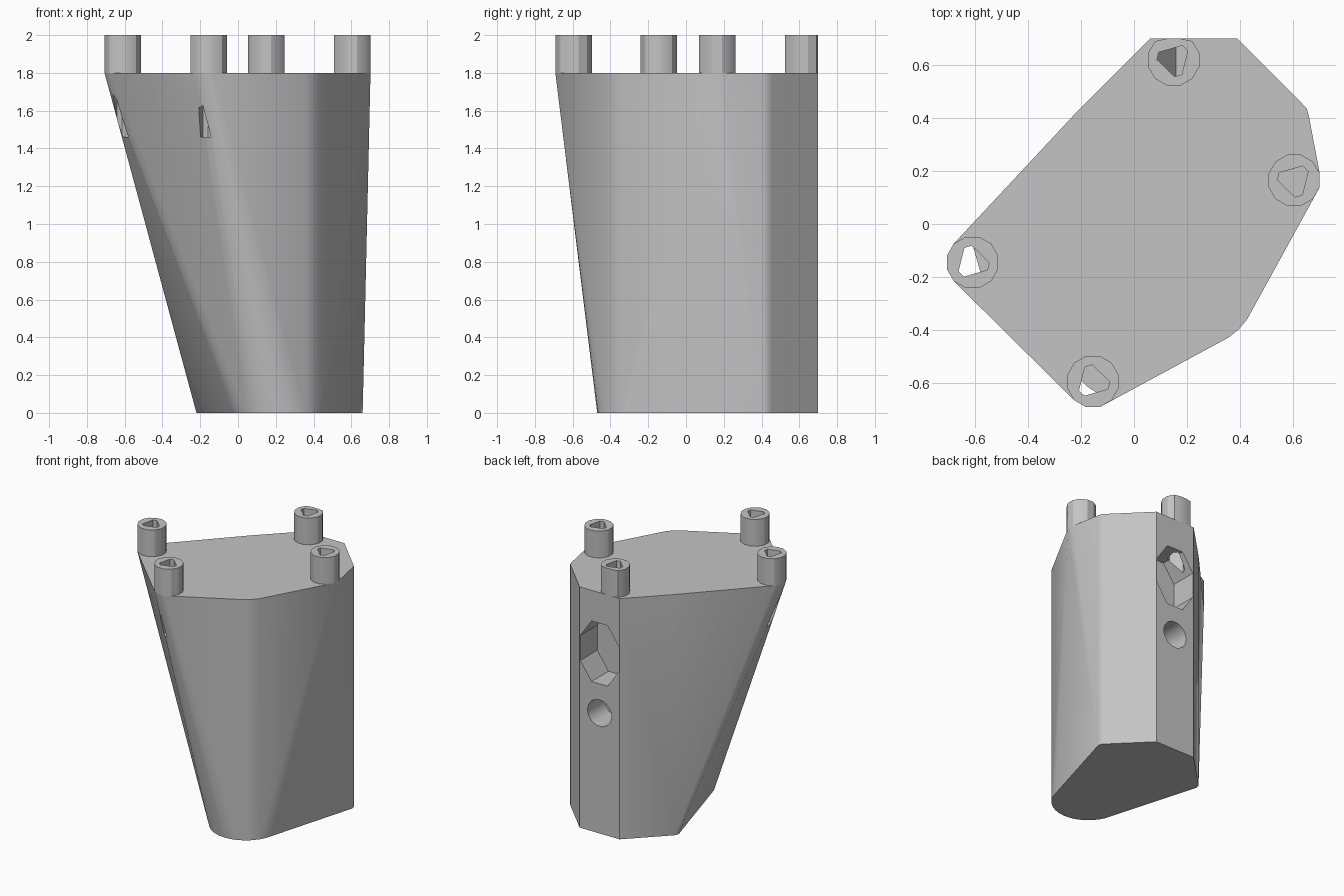
import bpy, bmesh
from math import cos, sin, pi, radians

cube = bpy.data.objects.get("Cube")
if cube:
    bpy.data.objects.remove(cube, do_unlink=True)

grey = bpy.data.materials.new("plain_grey")
grey.use_nodes = True
grey.diffuse_color = (0.55, 0.55, 0.55, 1)
grey.node_tree.nodes["Principled BSDF"].inputs["Base Color"].default_value = (0.55, 0.55, 0.55, 1)

TOP, PEG_TOP, BACK = 1.8, 2.0, 0.7


def ring(cx, cy, rx, ry, n, turn=0.0):
    return [(cx + rx * cos(turn + 2 * pi * i / n), cy + ry * sin(turn + 2 * pi * i / n))
            for i in range(n)]


def hull(name, points):
    """Convex solid around a cloud of points."""
    bm = bmesh.new()
    for p in points:
        bm.verts.new(p)
    bmesh.ops.remove_doubles(bm, verts=bm.verts[:], dist=0.0005)
    bmesh.ops.convex_hull(bm, input=bm.verts[:])
    loose = [v for v in bm.verts if not v.link_faces]
    bmesh.ops.delete(bm, geom=loose, context='VERTS')
    bmesh.ops.dissolve_limit(bm, angle_limit=radians(0.3), verts=bm.verts[:], edges=bm.edges[:])
    bmesh.ops.recalc_face_normals(bm, faces=bm.faces[:])
    mesh = bpy.data.meshes.new(name)
    bm.to_mesh(mesh)
    bm.free()
    mesh.materials.append(grey)
    obj = bpy.data.objects.new(name, mesh)
    bpy.context.collection.objects.link(obj)
    return obj


def upright(outline, z0, z1):
    return [(x, y, z) for x, y in outline for z in (z0, z1)]


def cut(obj, cutters):
    """Subtract the cutters, then smooth the gentle edges."""
    for c in cutters:
        m = obj.modifiers.new("cut", 'BOOLEAN')
        m.operation, m.solver, m.object = 'DIFFERENCE', 'EXACT', c
    bpy.context.view_layer.update()
    graph = bpy.context.evaluated_depsgraph_get()
    mesh = bpy.data.meshes.new_from_object(obj.evaluated_get(graph))
    obj.modifiers.clear()
    obj.data = mesh
    bpy.ops.object.select_all(action='DESELECT')
    obj.select_set(True)
    bpy.context.view_layer.objects.active = obj
    bpy.ops.object.shade_smooth_by_angle(angle=radians(30))


# Pegs: centre and turn of the three-lobed socket
pegs = {
    "back_peg": (0.15, 0.62, 0),
    "left_peg": (0.605, 0.165, 0),
    "right_peg": (-0.61, -0.145, pi),
    "front_peg": (-0.155, -0.595, pi),
}


def peg_outline(x, y):
    return [(px, min(py, BACK)) for px, py in ring(x, y, 0.1, 0.1, 12, pi / 12)]


# Body: upright column with a rounded front, flared at the top to reach the pegs
column = [(0.06, BACK), (0.39, BACK), (0.635, 0.455), (0.653, 0.435), (0.66, 0.41),
          (-0.21, 0.43), (-0.22, 0.40), (-0.205, 0.37)]
column += ring(0.22, -0.22, 0.25, 0.25, 32)
cloud = upright(column, 0, TOP)
for x, y, turn in pegs.values():
    cloud += [(px, py, TOP) for px, py in peg_outline(x, y)]
body = hull("body", cloud)

# Sockets: triangles with blunt corners, sunk into the body
sockets = {}
for name, (x, y, turn) in pegs.items():
    lobes = [radians(46 + 120 * k + s) + turn for k in range(3) for s in (-13, 13)]
    shape = [(x + 0.063 * cos(a), y + 0.063 * sin(a)) for a in lobes]
    sockets[name] = hull(name + "_socket_cutter", upright(shape, 1.46, 2.1))

# Back openings: a tall faceted recess and a small round one below it
tall = ring(0.225, 1.345, 0.172, 0.245, 8, pi / 8)
small = ring(0.225, 0.9, 0.1, 0.1, 14)
openings = [hull(n, [(x, y, z) for x, z in shape for y in (0.5, 0.8)])
            for n, shape in (("tall_opening_cutter", tall), ("small_opening_cutter", small))]

cut(body, list(sockets.values()) + openings)
for name, (x, y, turn) in pegs.items():
    peg = hull(name, upright(peg_outline(x, y), TOP, PEG_TOP))
    cut(peg, [sockets[name]])

for cutter in list(sockets.values()) + openings:
    cutter.hide_render = True
    bpy.data.objects.remove(cutter, do_unlink=True)
